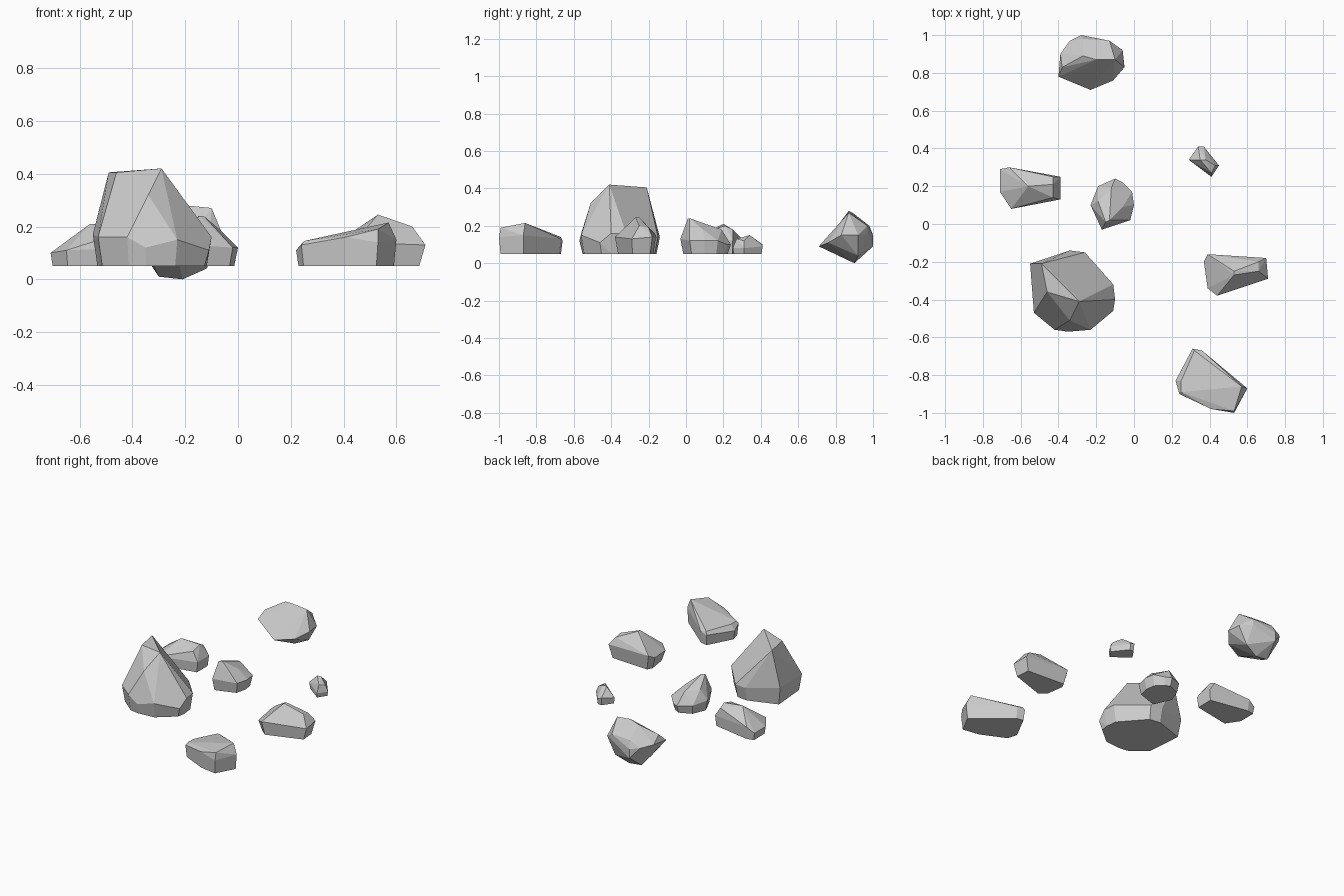
import bpy
import bmesh
import math

default_cube = bpy.data.objects.get("Cube")
if default_cube:
    bpy.data.objects.remove(default_cube, do_unlink=True)

UNIT = 0.01      # rock points are given in hundredths
GROUND = 5       # height of the flat feet

# One stone colour for every rock
stone = bpy.data.materials.new("stone_grey")
stone.use_nodes = True
stone_colour = (0.6, 0.6, 0.6, 1.0)
stone.diffuse_color = stone_colour
stone.node_tree.nodes["Principled BSDF"].inputs["Base Color"].default_value = stone_colour


def foot_ring(shoulder, inset):
    """Flat foot: the shoulder outline pulled inwards and dropped to the ground."""
    return [(x * inset, y * inset, GROUND) for x, y, z in shoulder]


def make_rock(name, centre, crown, shoulder, underside=None, inset=0.92):
    """Faceted rock: convex skin over a crown, a shoulder ring and a foot."""
    if underside is None:
        underside = foot_ring(shoulder, inset)
    bm = bmesh.new()
    for x, y, z in crown + shoulder + underside:
        bm.verts.new((x * UNIT, y * UNIT, z * UNIT))
    hull = bmesh.ops.convex_hull(bm, input=bm.verts)
    # Drop points that fell inside the skin
    spare = set(hull["geom_interior"]) | set(hull["geom_unused"])
    spare = [item for item in spare if isinstance(item, bmesh.types.BMVert)]
    bmesh.ops.delete(bm, geom=spare, context="VERTS")
    # Merge nearly flat neighbours into broad facets
    bmesh.ops.dissolve_limit(bm, angle_limit=math.radians(8),
                             verts=bm.verts, edges=bm.edges)
    bmesh.ops.recalc_face_normals(bm, faces=bm.faces)
    mesh = bpy.data.meshes.new(name)
    bm.to_mesh(mesh)
    bm.free()
    mesh.materials.append(stone)
    rock = bpy.data.objects.new(name, mesh)
    rock.location = (centre[0] * UNIT, centre[1] * UNIT, 0)
    bpy.context.collection.objects.link(rock)
    return rock


# Tall boulder with a diagonal ridge
make_rock(
    "large_boulder", (-33, -36),
    crown=[(-16, 15, 40.5), (0, 0, 42), (4, -5, 42), (-13, 0, 40.5),
           (-1, -15, 32), (13, -6, 29)],
    shoulder=[(-22, 15, 17), (-1, 22, 14), (7, 21, 14), (22, 4, 16),
              (23, -4, 16), (22, -10, 11), (10, -20, 15), (-2, -21, 12),
              (-9, -20, 16), (-20, -11, 16)],
)

# Sunken rock at the back, with a pointed underside
make_rock(
    "back_rock", (-23, 86),
    crown=[(-4, 3, 27), (3, 1, 28), (13, 1, 27), (10, 11, 20), (-4, 12, 20)],
    shoulder=[(-5, 14, 15), (10, 11, 16), (17, 6, 15), (18, -3, 15),
              (12, -10, 11), (0, -15, 9), (-17, -8, 16), (-15, -3, 21),
              (-16, 4, 17), (-11, 11, 16)],
    underside=[(-7, 4, 1), (2, 4, 0), (11, 6, 4), (-5, 14, 9), (-9, -4, 5)],
)

# Leaning rock in the middle
make_rock(
    "middle_rock", (-12, 10),
    crown=[(-3, -9, 24), (-1, -8, 24), (0, 9, 18), (6, -1, 18), (-7, 2, 19)],
    shoulder=[(-11, 0, 12), (-7, 10, 11), (2, 14, 10), (6, 12, 10),
              (11, 7, 12), (12, 0, 12), (10, -8, 12), (-5, -13, 13)],
    inset=0.88,
)

# Wedge on the right-hand side
make_rock(
    "wedge_rock", (-55, 20),
    crown=[(-1, 0, 21), (12, 1, 20), (12, 5, 18), (12, -6, 18)],
    shoulder=[(-16, 9, 10), (-11, 10, 13), (16, 5, 12), (16, -7, 12),
              (-10, -12, 11), (-16, -3, 10)],
    inset=0.95,
)

# Smallest pebble
make_rock(
    "pebble", (37, 33),
    crown=[(-2, 1, 15), (1, 1, 15), (4, -6, 13), (6, -2, 12)],
    shoulder=[(-8, 1, 9), (-3, 8, 10), (0, 8, 9), (8, -2, 8), (4, -8, 8)],
)

# Ridged rock on the left-hand side
make_rock(
    "ridged_rock", (54, -26),
    crown=[(-1, 1, 24.5), (-1, -1, 24.5), (12, 1, 20), (12, 6, 19)],
    shoulder=[(-17, 6, 13), (-15, 10, 15), (16, 8, 14), (17, -3, 13),
              (-10, -12, 14), (-15, -8, 12)],
    inset=0.86,
)

# Sloping slab at the front
make_rock(
    "front_slab", (41, -83),
    crown=[(12, -16, 19), (16, -3, 21.5), (1, -3, 18), (-9, 16, 14),
           (-16, 0, 14.5), (-16, -6, 14.5)],
    shoulder=[(-19, 0, 11), (-10, 17, 12), (-5, 16, 13), (19, -4, 15),
              (12, -17, 14), (0, -15, 16), (-17, -7, 13)],
    inset=0.95,
)
